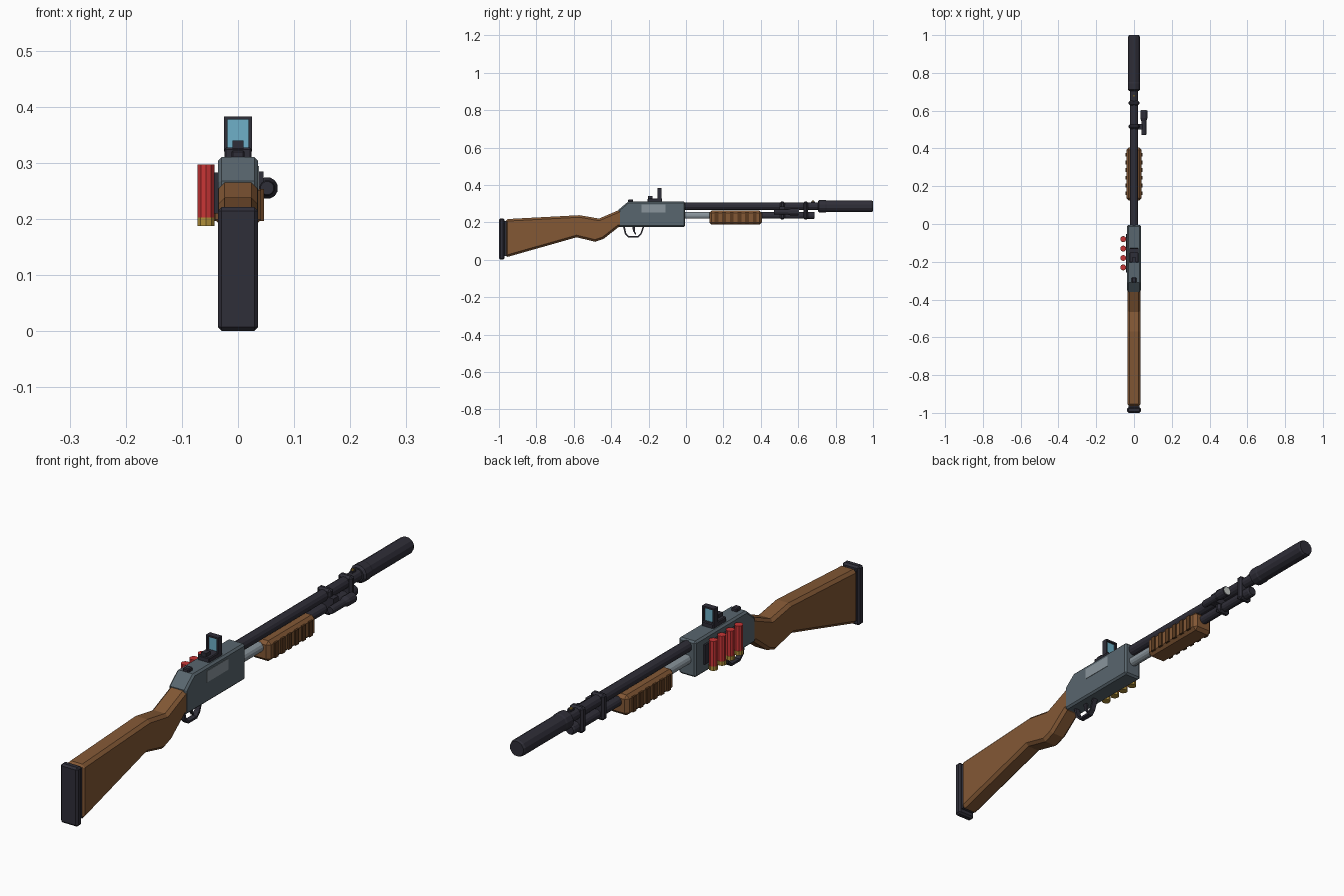
import bpy, bmesh, math
from mathutils import Matrix, Vector

if "Cube" in bpy.data.objects:
    bpy.data.objects.remove(bpy.data.objects["Cube"])


def srgb(h):
    c = [int(h[i:i + 2], 16) / 255 for i in (0, 2, 4)]
    return [v / 12.92 if v <= 0.04045 else ((v + 0.055) / 1.055) ** 2.4 for v in c] + [1]


def material(name, h):
    m = bpy.data.materials.new(name)
    m.diffuse_color = srgb(h)
    m.use_nodes = True
    m.node_tree.nodes["Principled BSDF"].inputs["Base Color"].default_value = m.diffuse_color
    return m


DARK = material("dark metal", "2f2e38")
GREY = material("receiver grey", "59666e")
STEEL = material("bright steel", "8a959c")
WOOD = material("wood", "835835")
DARKWOOD = material("dark wood", "5c3b20")
RED = material("shell red", "c83536")
BRASS = material("brass", "b08f3a")
GLASS = material("sight glass", "6eb0c8")
LENS = material("lamp lens", "c8ccc8")


def finish(name, bm, mat, bevel=0, limit=50):
    bmesh.ops.recalc_face_normals(bm, faces=bm.faces[:])
    me = bpy.data.meshes.new(name)
    bm.to_mesh(me)
    bm.free()
    me.materials.append(mat)
    ob = bpy.data.objects.new(name, me)
    bpy.context.collection.objects.link(ob)
    if bevel:
        mod = ob.modifiers.new("chamfer", 'BEVEL')
        mod.width, mod.segments = bevel, 1
        mod.limit_method, mod.angle_limit = 'ANGLE', math.radians(limit)
    return ob


def box(name, x, y, z, mat, bevel=0):
    """Box from (min, max) ranges."""
    bm = bmesh.new()
    bmesh.ops.create_cube(bm, size=1)
    for v in bm.verts:
        v.co = Vector([(r[0] + r[1]) / 2 + c * (r[1] - r[0]) for c, r in zip(v.co, (x, y, z))])
    return finish(name, bm, mat, bevel)


def prism(name, pts, x0, x1, mat, bevel=0):
    """Side profile of (y, z) points extruded across x."""
    bm = bmesh.new()
    f = bm.faces.new([bm.verts.new((x0, y, z)) for y, z in pts])
    ext = bmesh.ops.extrude_face_region(bm, geom=[f])
    for v in ext["geom"]:
        if isinstance(v, bmesh.types.BMVert):
            v.co.x = x1
    return finish(name, bm, mat, bevel)


def lathe(name, prof, centre, axis, mat, n=12):
    """Closed turned part: (position, radius) pairs along y or z."""
    bm = bmesh.new()
    rings = []
    for p, r in prof:
        ring = []
        for i in range(n):
            a = 2 * math.pi * (i + 0.5) / n
            u, w = r * math.cos(a), r * math.sin(a)
            co = (centre[0] + u, p, centre[1] + w) if axis == 'y' else (centre[0] + u, centre[1] + w, p)
            ring.append(bm.verts.new(co))
        rings.append(ring)
    for a, b in zip(rings, rings[1:]):
        for i in range(n):
            j = (i + 1) % n
            bm.faces.new((a[i], a[j], b[j], b[i]))
    bm.faces.new(rings[0])
    bm.faces.new(rings[-1])
    return finish(name, bm, mat)


# Stock and recoil pad
prism("stock", [(-0.965, 0.217), (-0.57, 0.238), (-0.465, 0.22), (-0.36, 0.265), (-0.335, 0.265),
                (-0.335, 0.178), (-0.36, 0.175), (-0.44, 0.112), (-0.485, 0.096), (-0.585, 0.12),
                (-0.965, 0.012)], -0.035, 0.035, WOOD, 0.011)
box("pad_spacer", (-0.028, 0.028), (-0.98, -0.955), (0.02, 0.208), DARK)
box("recoil_pad", (-0.036, 0.036), (-1.0, -0.971), (0.0, 0.221), DARK, 0.007)

# Receiver with ejection port
prism("receiver", [(-0.36, 0.175), (-0.005, 0.175), (-0.005, 0.31), (-0.31, 0.31), (-0.36, 0.268)],
      -0.036, 0.036, GREY, 0.007)
box("ejection_port", (0.034, 0.0375), (-0.238, -0.11), (0.252, 0.294), STEEL)

# Trigger guard strip and trigger
outer = [(-0.337, 0.18), (-0.327, 0.137), (-0.307, 0.118), (-0.255, 0.118), (-0.238, 0.135), (-0.222, 0.18)]
inner = [(-0.230, 0.18), (-0.244, 0.140), (-0.258, 0.126), (-0.304, 0.126), (-0.319, 0.141), (-0.328, 0.18)]
prism("trigger_guard", outer + inner, -0.01, 0.01, DARK)
prism("trigger", [(-0.288, 0.18), (-0.272, 0.18), (-0.274, 0.155), (-0.266, 0.136), (-0.272, 0.135),
                  (-0.283, 0.153)], -0.005, 0.005, DARK)

# Barrel, suppressor and magazine tube
BARREL, TUBE = (0, 0.286), (0, 0.237)
lathe("barrel", [(-0.02, 0.021), (0.73, 0.021)], BARREL, 'y', DARK)
lathe("suppressor", [(0.705, 0.026), (0.712, 0.034), (0.745, 0.034), (0.752, 0.032), (0.992, 0.032),
                     (1.0, 0.028)], BARREL, 'y', DARK)
lathe("magazine_tube", [(-0.02, 0.018), (0.2, 0.018)], TUBE, 'y', STEEL)
lathe("magazine_tube_front", [(0.2, 0.0178), (0.66, 0.0178)], TUBE, 'y', DARK)
lathe("magazine_cap", [(0.65, 0.020), (0.682, 0.020), (0.688, 0.016)], TUBE, 'y', DARK)
box("front_sight_base", (-0.006, 0.006), (0.668, 0.69), (0.30, 0.312), DARK)
box("front_sight_bead", (-0.004, 0.004), (0.674, 0.684), (0.311, 0.317), BRASS)

# Bands clamping barrel and tube together
for i, y in enumerate((0.515, 0.64)):
    box(f"barrel_band_{i}", (-0.028, 0.028), (y - 0.013, y + 0.013), (0.214, 0.312), DARK, 0.008)

# Sliding forend with side ribs
box("forend", (-0.041, 0.041), (0.125, 0.405), (0.187, 0.263), WOOD, 0.012)
for i in range(6):
    y = 0.163 + i * 0.0408
    for s, side in ((-1, "left"), (1, "right")):
        box(f"forend_rib_{side}_{i}", sorted((s * 0.038, s * 0.046)), (y - 0.01, y + 0.01),
            (0.196, 0.253), DARKWOOD)

# Lamp on the right of the barrel
LAMP = (0.052, 0.255)
lathe("lamp", [(0.47, 0.012), (0.476, 0.014), (0.545, 0.014), (0.562, 0.0195), (0.602, 0.0195)],
      LAMP, 'y', DARK)
lathe("lamp_lens", [(0.60, 0.0155), (0.604, 0.0155)], LAMP, 'y', LENS)
box("lamp_mount", (0.015, 0.045), (0.50, 0.53), (0.243, 0.285), DARK)

# Reflex sight and rear sight
box("reflex_base", (-0.024, 0.024), (-0.205, -0.127), (0.306, 0.327), DARK, 0.003)
box("reflex_emitter", (-0.01, 0.01), (-0.203, -0.178), (0.325, 0.34), DARK)
for s, side in ((-1, "left"), (1, "right")):
    box(f"reflex_post_{side}", sorted((s * 0.019, s * 0.025)), (-0.153, -0.13), (0.32, 0.383), DARK)
box("reflex_top", (-0.02, 0.02), (-0.153, -0.13), (0.377, 0.383), DARK)
box("reflex_glass", (-0.02, 0.02), (-0.145, -0.139), (0.32, 0.378), GLASS)
box("rear_sight", (-0.012, 0.012), (-0.31, -0.283), (0.305, 0.322), DARK, 0.003)

# Shell carrier on the left
box("shell_carrier", (-0.043, -0.034), (-0.258, -0.052), (0.21, 0.283), DARK)
for i in range(4):
    c = (-0.057, -0.08 - 0.05 * i)
    lathe(f"shell_{i}", [(0.202, 0.0155), (0.297, 0.0155)], c, 'z', RED, 10)
    lathe(f"shell_brass_{i}", [(0.187, 0.0162), (0.203, 0.0162)], c, 'z', BRASS, 10)
